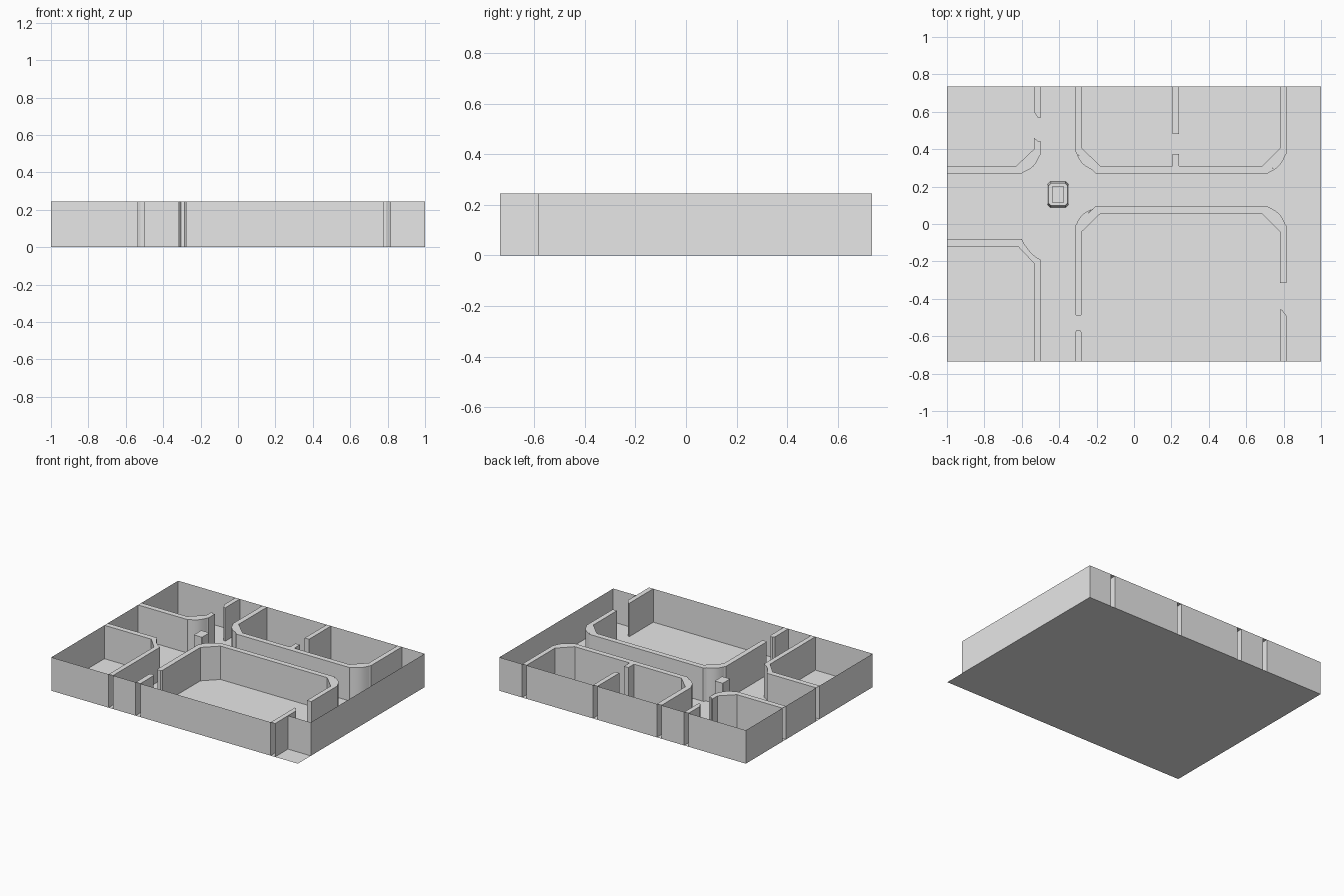
import bpy, bmesh, math
from mathutils import Vector

cube = bpy.data.objects.get("Cube")
if cube:
    bpy.data.objects.remove(cube)

H = 0.245          # wall height
X, Y = 1.0, 0.735  # half size of the floor

plaster = bpy.data.materials.new("light_grey_plaster")
plaster.use_nodes = True
GREY = (0.8, 0.8, 0.8, 1)
plaster.diffuse_color = GREY
plaster.node_tree.nodes["Principled BSDF"].inputs["Base Color"].default_value = GREY


def finish(name, bm):
    mesh = bpy.data.meshes.new(name)
    bm.to_mesh(mesh)
    bm.free()
    mesh.materials.append(plaster)
    obj = bpy.data.objects.new(name, mesh)
    bpy.context.collection.objects.link(obj)
    return obj


def on_edge(a, b):
    """True when a side lies on the border of the floor."""
    return (abs(a[0]) == X and a[0] == b[0]) or (abs(a[1]) == Y and a[1] == b[1])


def wall(name, outline):
    """Hollow wall with a top, open where it meets the border."""
    bm = bmesh.new()
    low = [bm.verts.new((x, y, 0)) for x, y in outline]
    top = [bm.verts.new((x, y, H)) for x, y in outline]
    bm.faces.new(top)
    for i in range(len(outline)):
        j = (i + 1) % len(outline)
        if not on_edge(outline[i], outline[j]):
            bm.faces.new((low[i], low[j], top[j], top[i]))
    bmesh.ops.recalc_face_normals(bm, faces=bm.faces)
    return finish(name, bm)


def panels(name, spans, place):
    """Thin upright outer panels along one side."""
    bm = bmesh.new()
    for a, b in spans:
        (ax, ay), (bx, by) = place(a), place(b)
        bm.faces.new([bm.verts.new(p) for p in
                      ((ax, ay, 0), (bx, by, 0), (bx, by, H), (ax, ay, H))])
    return finish(name, bm)


def bowed_panel(name, p, q, toward, bulge=0.016, steps=10):
    """Curved facing on a diagonal corner."""
    p, q = Vector(p), Vector(q)
    side = Vector((q.y - p.y, p.x - q.x)).normalized()
    if side.dot(Vector(toward)) < 0:
        side = -side
    pts = [p.lerp(q, i / steps) + side * bulge * math.sin(math.pi * i / steps)
           for i in range(steps + 1)]
    obj = wall(name, [tuple(v) for v in pts])
    for f in obj.data.polygons:
        f.use_smooth = abs(f.normal.z) < 0.5 and f.normal.dot(side.to_3d()) > 0


# Floor
bm = bmesh.new()
bm.faces.new([bm.verts.new((x, y, 0)) for x, y in ((-X, -Y), (X, -Y), (X, Y), (-X, Y))])
finish("floor", bm)

# Outer panels, with slots where the inner walls meet them
L0, L1 = -0.535, -0.50
M0, M1 = -0.316, -0.278
S0, S1 = 0.205, 0.24
R0, R1 = 0.78, 0.815
NOTCH = -0.585
panels("front_wall", [(-X, L0), (L1, M0), (M1, R0)], lambda t: (t, -Y))
panels("notch_wall", [(R1, X)], lambda t: (t, NOTCH))
panels("back_wall", [(-X, L0), (L1, M0), (M1, S0), (S1, R0), (R1, X)], lambda t: (t, Y))
panels("right_wall", [(-Y, -0.12), (-0.08, 0.27), (0.31, Y)], lambda t: (-X, t))
panels("left_wall", [(NOTCH, Y)], lambda t: (X, t))

# Back rooms
wall("back_room_wall", [
    (M0, Y), (M0, 0.39), (-0.205, 0.27), (0.715, 0.27), (R1, 0.375), (R1, Y),
    (R0, Y), (R0, 0.405), (0.685, 0.31), (-0.18, 0.31), (M1, 0.405), (M1, Y)])
wall("back_divider", [(S0, Y), (S0, 0.48), (S1, 0.48), (S1, Y)])
wall("back_divider_stub", [(S0, 0.31), (S0, 0.375), (S1, 0.375), (S1, 0.31)])

# Large front room
wall("front_room_wall", [
    (M0, -0.48), (M0, -0.01), (-0.205, 0.095), (0.715, 0.095), (R1, -0.01), (R1, -0.315),
    (R0, -0.315), (R0, -0.04), (0.685, 0.055), (-0.18, 0.055), (M1, -0.04),
    (M1, -0.48), (-0.285, -0.49), (-0.31, -0.49)])
wall("front_room_stub", [
    (M0, -Y), (M0, -0.58), (-0.305, -0.565), (-0.285, -0.57), (M1, -0.59), (M1, -Y)])
wall("notch_side_wall", [
    (R0, -Y), (R0, -0.455), (0.792, -0.46), (R1, -0.49), (R1, -Y)])

# Rooms on the right-hand side
wall("back_corner_wall", [
    (-X, 0.31), (-0.63, 0.31), (L0, 0.40), (L0, 0.46), (-0.515, 0.445), (L1, 0.445),
    (L1, 0.37), (-0.60, 0.27), (-X, 0.27)])
wall("back_corner_stub", [
    (L0, Y), (L0, 0.60), (-0.515, 0.57), (L1, 0.565), (L1, Y)])
wall("front_corner_wall", [
    (-X, -0.08), (-0.60, -0.08), (-0.585, -0.11), (-0.55, -0.155), (-0.52, -0.18),
    (L1, -0.19), (L1, -Y), (L0, -Y), (L0, -0.21), (-0.62, -0.12), (-X, -0.12)])

# Curved facings on the corridor corners
bowed_panel("curved_facing_back_corner", (-0.595, 0.275), (-0.505, 0.365), (1, -1))
bowed_panel("curved_facing_back_room_a", (-0.31, 0.383), (-0.222, 0.289), (-1, -1))
bowed_panel("curved_facing_back_room_b", (0.72, 0.275), (0.81, 0.37), (1, -1))
bowed_panel("curved_facing_front_room_a", (-0.31, -0.005), (-0.222, 0.08), (-1, 1))
bowed_panel("curved_facing_front_room_b", (0.72, 0.09), (0.81, -0.005), (1, 1))

# Pedestal: tapered base with cut corners, then a square column
bm = bmesh.new()
cx, cy = -0.406, 0.158


def ring(hx, hy, cut, z):
    pts = ((hx, hy - cut), (hx - cut, hy), (cut - hx, hy), (-hx, hy - cut),
           (-hx, cut - hy), (cut - hx, -hy), (hx - cut, -hy), (hx, cut - hy))
    return [bm.verts.new((cx + x, cy + y, z)) for x, y in pts]


rings = [ring(0.057, 0.07, 0.016, 0), ring(0.05, 0.06, 0.012, 0.13),
         ring(0.033, 0.043, 0.002, 0.13), ring(0.033, 0.043, 0.002, 0.235)]
for a, b in zip(rings, rings[1:]):
    for i in range(8):
        j = (i + 1) % 8
        bm.faces.new((a[i], a[j], b[j], b[i]))
bm.faces.new(rings[-1])
bmesh.ops.recalc_face_normals(bm, faces=bm.faces)
finish("pedestal", bm)
